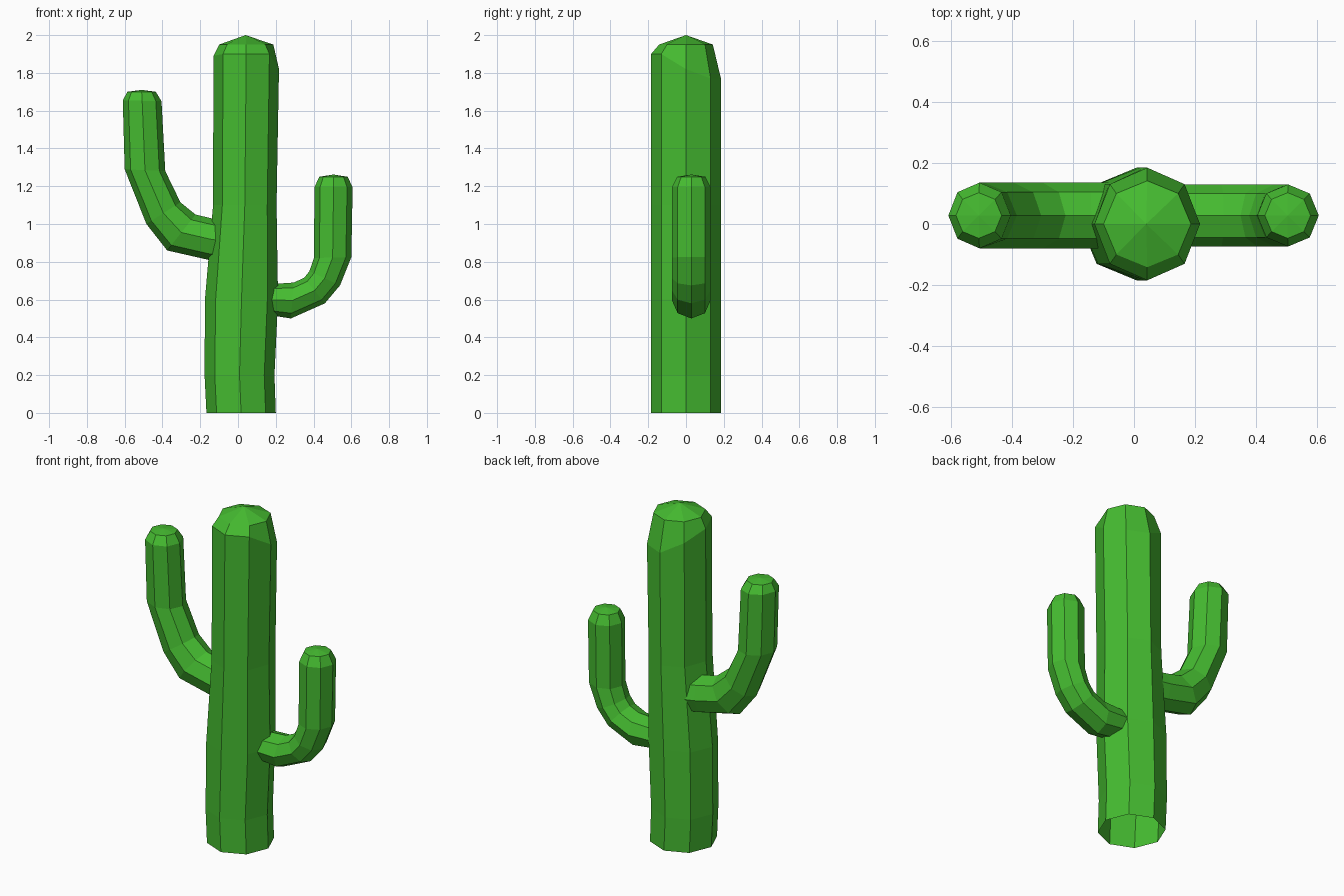
import bpy, bmesh
from math import cos, sin, pi
from mathutils import Vector

if "Cube" in bpy.data.objects:
    bpy.data.objects.remove(bpy.data.objects["Cube"])

SIDES = 8
green = bpy.data.materials.new("cactus_green")
green.diffuse_color = (0.06, 0.5, 0.03, 1)
green.use_nodes = True
green.node_tree.nodes["Principled BSDF"].inputs["Base Color"].default_value = green.diffuse_color


def loft(name, rings, apex):
    """Skin a list of eight-point rings and close the end with a fan; base stays open."""
    bm = bmesh.new()
    loops = [[bm.verts.new(p) for p in ring] for ring in rings]
    tip = bm.verts.new(apex)
    for i in range(SIDES):
        j = (i + 1) % SIDES
        for a, b in zip(loops, loops[1:]):
            bm.faces.new((a[i], a[j], b[j], b[i]))
        bm.faces.new((loops[-1][i], loops[-1][j], tip))
    bmesh.ops.recalc_face_normals(bm, faces=bm.faces)
    mesh = bpy.data.meshes.new(name)
    bm.to_mesh(mesh)
    bm.free()
    mesh.materials.append(green)
    obj = bpy.data.objects.new(name, mesh)
    bpy.context.collection.objects.link(obj)


def trunk_ring(left, right, ry, heights):
    cx, rx = (left + right) / 2, (right - left) / 2
    return [(cx + rx * cos(i * pi / 4), ry * sin(i * pi / 4), heights[i])
            for i in range(SIDES)]


def arm_ring(outer, inner, ry, cy=0.028):
    """Ring spanning an outer and an inner (x, z) point of the bend."""
    o, n = Vector((outer[0], cy, outer[1])), Vector((inner[0], cy, inner[1]))
    mid, half = (o + n) / 2, (o - n) / 2
    return [mid + half * cos(i * pi / 4) + Vector((0, ry * sin(i * pi / 4), 0))
            for i in range(SIDES)]


# Trunk: slightly wavering octagonal column with an uneven shoulder
levels = [(0, -0.167, 0.2), (0.2, -0.177, 0.193), (0.6, -0.175, 0.212),
          (1.1, -0.132, 0.204)]
rings = [trunk_ring(l, r, 0.185, [z] * SIDES) for z, l, r in levels]
shoulder = [1.82, 1.77, 1.77, 1.84, 1.89, 1.9, 1.9, 1.9]
rings.append(trunk_ring(-0.13, 0.217, 0.185, shoulder))
rings.append(trunk_ring(-0.1, 0.187, 0.142, [1.95] * SIDES))
loft("trunk", rings, (0.04, 0, 2.0))

# Arms: (outer point, inner point) pairs along each bend, the last is the cap rim
left_arm = [((-0.08, 0.8), (-0.08, 1.02)), ((-0.155, 0.81), (-0.14, 1.03)),
            ((-0.375, 0.86), (-0.225, 1.05)), ((-0.485, 1.0), (-0.305, 1.115)),
            ((-0.6, 1.29), (-0.385, 1.28)), ((-0.61, 1.655), (-0.405, 1.65)),
            ((-0.585, 1.7), (-0.435, 1.7))]
right_arm = [((0.15, 0.52), (0.15, 0.68)), ((0.28, 0.5), (0.295, 0.69)),
             ((0.46, 0.58), (0.35, 0.715)), ((0.54, 0.675), (0.378, 0.75)),
             ((0.6, 0.825), (0.402, 0.82)), ((0.607, 1.195), (0.405, 1.195)),
             ((0.58, 1.25), (0.43, 1.25))]
for name, path, apex, ry in (("left_arm", left_arm, (-0.51, 0.028, 1.71), 0.108),
                             ("right_arm", right_arm, (0.505, 0.028, 1.262), 0.102)):
    rings = [arm_ring(o, n, ry) for o, n in path[:-1]]
    rings.append(arm_ring(*path[-1], 0.075))
    loft(name, rings, apex)
